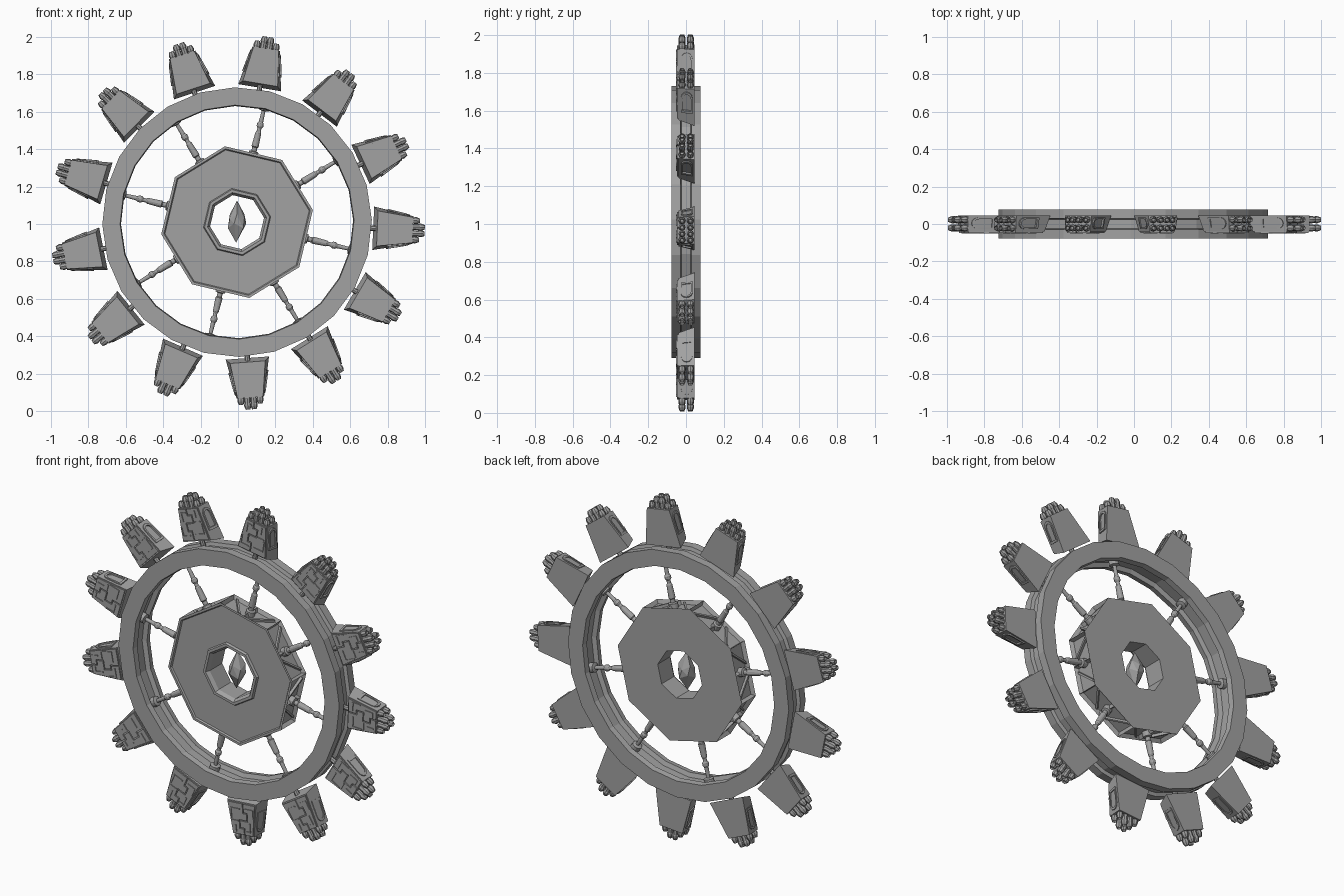
import bpy, bmesh
from math import pi, cos, sin, radians

cube = bpy.data.objects.get("Cube")
if cube:
    bpy.data.objects.remove(cube)

CENTRE = (-0.005, 0, 1.01)
grey = bpy.data.materials.new("hull_grey")
grey.use_nodes = True
grey.diffuse_color = (0.36, 0.36, 0.36, 1)
grey.node_tree.nodes["Principled BSDF"].inputs["Base Color"].default_value = (0.36, 0.36, 0.36, 1)


def finish(bm, name):
    bmesh.ops.recalc_face_normals(bm, faces=bm.faces)
    mesh = bpy.data.meshes.new(name)
    bm.to_mesh(mesh)
    bm.free()
    mesh.materials.append(grey)
    return mesh


def place(mesh, name, angle=0.0):
    ob = bpy.data.objects.new(name, mesh)
    ob.location = CENTRE
    ob.rotation_euler.y = -angle
    bpy.context.collection.objects.link(ob)
    return ob


def wheel(bm, profile, sides, phase, radius_scale=lambda i: 1):
    """Closed (radius, y) profile turned around the y axis."""
    rings = []
    for i in range(sides):
        a = phase + 2 * pi * i / sides
        k = radius_scale(i)
        rings.append([bm.verts.new((r * k * cos(a), y, r * k * sin(a))) for r, y in profile])
    n = len(profile)
    bands = [[] for _ in profile]
    for i in range(sides):
        p, q = rings[i], rings[(i + 1) % sides]
        for j in range(n):
            m = (j + 1) % n
            bands[j].append(bm.faces.new((p[j], p[m], q[m], q[j])))
    return bands


def rod(bm, profile, y=0, v=0, sides=10):
    """Capped (u, radius) profile turned around the outward x axis."""
    rings = []
    for u, r in profile:
        rings.append([bm.verts.new((u, y + r * cos(2 * pi * i / sides), v + r * sin(2 * pi * i / sides)))
                      for i in range(sides)])
    for p, q in zip(rings, rings[1:]):
        for i in range(sides):
            k = (i + 1) % sides
            bm.faces.new((p[i], p[k], q[k], q[i]))
    bm.faces.new(rings[0])
    bm.faces.new(rings[-1])


def loft(bm, bottom, top):
    """Solid between two matching outlines."""
    a = [bm.verts.new(p) for p in bottom]
    b = [bm.verts.new(p) for p in top]
    bm.faces.new(a)
    bm.faces.new(b)
    for i in range(len(a)):
        k = (i + 1) % len(a)
        bm.faces.new((a[i], a[k], b[k], b[i]))


def plate(bm, outline, front, back):
    loft(bm, [(u, back, v) for u, v in outline], [(u, front, v) for u, v in outline])


# Outer rim with a groove on the inside and outside
bm = bmesh.new()
half = [(0.625, -0.078), (0.72, -0.078), (0.72, -0.03), (0.70, -0.024)]
inner = [(0.645, -0.035), (0.62, -0.045)]
profile = half + [(r, -y) for r, y in reversed(half)]
profile += [(r, -y) for r, y in reversed(inner)] + inner
wheel(bm, profile, 24, radians(1))
place(finish(bm, "outer_rim"), "outer_rim")

# Octagonal hub; edge midpoints are added so that each side has two recessed panels
bm = bmesh.new()
profile = [(0.41, 0.065), (0.41, -0.065), (0.396, -0.065), (0.39, -0.057), (0.182, -0.057),
           (0.176, -0.07), (0.16, -0.07), (0.146, -0.05), (0.146, 0.065)]
bands = wheel(bm, profile, 16, radians(9.1), lambda i: cos(pi / 8) if i % 2 else 1)
bmesh.ops.recalc_face_normals(bm, faces=bm.faces)
bmesh.ops.inset_individual(bm, faces=bands[0], thickness=0.016, depth=-0.022)
place(finish(bm, "hub"), "hub")

# Diagonal braces in the hub panels
bm = bmesh.new()
for s in (-1, 1):
    a, b = (s * 0.03, -0.05), (s * 0.13, 0.05)
    outline = [(a[0], a[1]), (a[0] + s * 0.014, a[1]), b, (b[0] - s * 0.014, b[1])]
    loft(bm, [(0.35, y, v) for v, y in outline], [(0.372, y, v) for v, y in outline])
brace = finish(bm, "hub_brace")

# Spokes: sleeve, neck, collar and foot
bm = bmesh.new()
rod(bm, [(0.35, 0.026), (0.386, 0.026), (0.39, 0.014), (0.41, 0.014), (0.415, 0.019), (0.49, 0.016),
         (0.50, 0.011), (0.515, 0.011), (0.525, 0.018), (0.54, 0.018), (0.55, 0.012),
         (0.61, 0.010), (0.614, 0.028), (0.65, 0.028)], sides=12)
spoke = finish(bm, "spoke")
for i in range(8):
    a = radians(31.6 + 45 * i)
    place(spoke, f"spoke_{i + 1}", a)
    place(brace, f"hub_brace_{i + 1}", a)

# Floating crystal in the middle
bm = bmesh.new()
low = bm.verts.new((-0.005, 0, -0.11))
high = bm.verts.new((0.0, 0, 0.115))
belts = []
for z, r, turn in ((-0.02, 0.05, 0.2), (0.03, 0.045, 0.5)):
    belts.append([bm.verts.new((r * cos(turn + i * pi / 3), r * sin(turn + i * pi / 3), z + 0.012 * (-1) ** i))
                  for i in range(6)])
for i in range(6):
    k = (i + 1) % 6
    p, q = belts
    bm.faces.new((low, p[k], p[i]))
    bm.faces.new((high, q[i], q[k]))
    bm.faces.new((p[i], p[k], q[i]))
    bm.faces.new((p[k], q[k], q[i]))
place(finish(bm, "crystal"), "crystal")


# Pod hull: flared towards the rim and towards the back
IN_F, OUT_F, IN_B, OUT_B = 0.094, 0.068, 0.116, 0.074
FRONT, BACK, U_IN, U_OUT = -0.04, 0.046, 0.745, 0.94


def side_width(u, y):
    s = (u - U_IN) / (U_OUT - U_IN)
    t = (y - FRONT) / (BACK - FRONT)
    return (IN_F + (OUT_F - IN_F) * s) * (1 - t) + (IN_B + (OUT_B - IN_B) * s) * t


bm = bmesh.new()
loft(bm, [(0.75, FRONT, -IN_F), (U_OUT, FRONT, -OUT_F), (U_OUT, FRONT, OUT_F), (0.75, FRONT, IN_F)],
     [(0.728, BACK, -IN_B), (U_OUT, BACK, -OUT_B), (U_OUT, BACK, OUT_B), (0.728, BACK, IN_B)])
rod(bm, [(0.70, 0.014), (0.76, 0.014)], sides=8)

# Two armour plates on the front, divided by a stepped seam
seam = [(0.757, 0.01, 0), (0.81, 0.01, 1), (0.81, 0.034, 1), (0.855, 0.034, -1), (0.855, -0.016, -1),
        (0.9, -0.016, 1), (0.9, 0.012, 1), (0.936, 0.012, 0)]
g = 0.003
upper = [(u - g * s, v + g) for u, v, s in seam] + [(0.936, 0.064), (0.757, 0.088)]
lower = [(u + g * s, v - g) for u, v, s in seam] + [(0.936, -0.064), (0.757, -0.088)]
plate(bm, upper, -0.047, -0.035)
plate(bm, lower, -0.047, -0.035)

# Small raised strips on the plates: centre u, v and lengths
for u, v, du, dv in ((0.785, 0.05, 0.006, 0.05), (0.81, 0.073, 0.05, 0.006), (0.89, 0.05, 0.05, 0.006),
                     (0.915, 0.036, 0.006, 0.03), (0.79, -0.04, 0.006, 0.06), (0.82, -0.068, 0.06, 0.006),
                     (0.86, -0.045, 0.006, 0.04), (0.905, -0.042, 0.04, 0.006)):
    plate(bm, [(u - du / 2, v - dv / 2), (u + du / 2, v - dv / 2),
               (u + du / 2, v + dv / 2), (u - du / 2, v + dv / 2)], -0.052, -0.04)

# Rounded frames on both flanks
arch = [(0.80, -0.026), (0.80, 0.034)]
arch += [(0.89 + 0.032 * sin(i * pi / 6), 0.004 + 0.03 * cos(i * pi / 6)) for i in range(7)]
core = [(0.862 + (u - 0.862) * 0.78, 0.004 + (y - 0.004) * 0.72) for u, y in arch]
for s in (-1, 1):
    for i in range(len(arch)):
        k = (i + 1) % len(arch)
        quad = [arch[i], arch[k], core[k], core[i]]
        loft(bm, [(u, y, s * (side_width(u, y) - 0.01)) for u, y in quad],
             [(u, y, s * (side_width(u, y) + 0.006)) for u, y in quad])

# Two rows of four nozzles, the middle ones longer
for y in (-0.021, 0.023):
    for v, tip in ((-0.051, 0.975), (-0.017, 1.003), (0.017, 1.003), (0.051, 0.975)):
        rod(bm, [(0.93, 0.0165), (tip - 0.032, 0.0165), (tip - 0.028, 0.019), (tip - 0.018, 0.019),
                 (tip, 0.012), (tip - 0.012, 0.008)], y, v, 8)
pod = finish(bm, "pod")
for i in range(13):
    place(pod, f"pod_{i + 1}", radians(-2.6 + 360 * i / 13))
